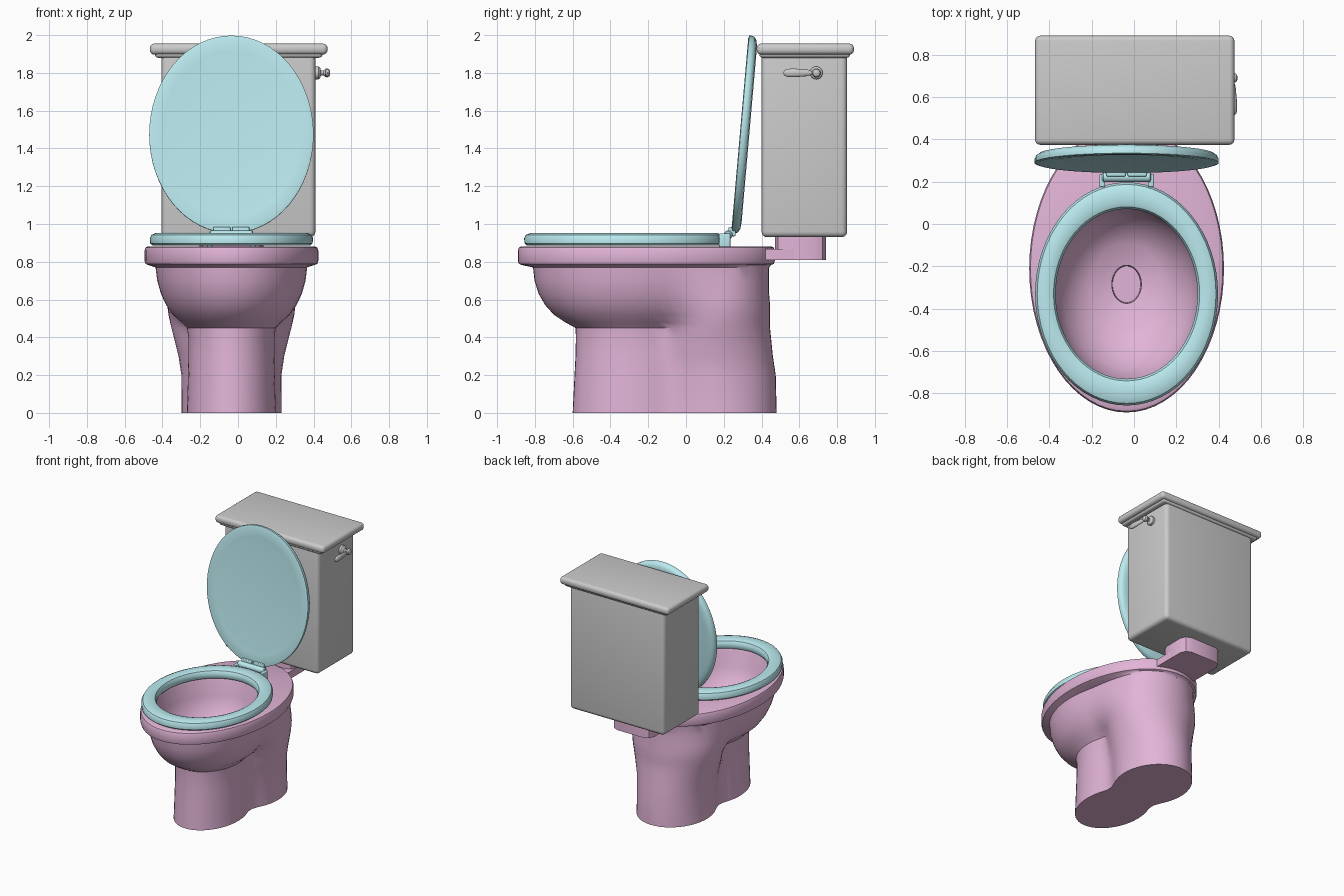
import bpy, bmesh, math
from mathutils import Matrix

CX = -0.035          # centre line of bowl, seat and cover
N = 64


def material(name, rgb):
    m = bpy.data.materials.new(name)
    m.diffuse_color = (*rgb, 1)
    return m


PINK = material("pink_ceramic", (0.76, 0.46, 0.68))
CYAN = material("cyan_plastic", (0.50, 0.83, 0.87))


def finish(bm, name, mat=None, angle=35):
    bmesh.ops.recalc_face_normals(bm, faces=bm.faces)
    me = bpy.data.meshes.new(name)
    bm.to_mesh(me)
    bm.free()
    ob = bpy.data.objects.new(name, me)
    bpy.context.collection.objects.link(ob)
    if mat:
        me.materials.append(mat)
    bpy.ops.object.select_all(action='DESELECT')
    ob.select_set(True)
    bpy.context.view_layer.objects.active = ob
    bpy.ops.object.shade_smooth_by_angle(angle=math.radians(angle))
    return ob


def ellipse(z, cy, rx, ry, n=N):
    return [(rx * math.sin(2 * math.pi * i / n), cy + ry * math.cos(2 * math.pi * i / n), z)
            for i in range(n)]


def peanut(z, front, rear, p=5):
    """Blend of a front and a rear ellipse, each (centre y, half width, half length)."""
    y0, y1 = front[0] - front[2], rear[0] + rear[2]
    pts = []
    for i in range(N):
        t = 2 * math.pi * i / N
        y = (y0 + y1) / 2 + (y1 - y0) / 2 * math.cos(t)
        w = sum((rx * math.sqrt(max(0, 1 - ((y - c) / ry) ** 2))) ** p
                for c, rx, ry in (front, rear)) ** (1 / p)
        pts.append((math.copysign(w, math.sin(t)), y, z))
    return pts


def loft(name, rings, mat=None, matrix=Matrix(), closed=False, angle=35):
    bm = bmesh.new()
    loops = [[bm.verts.new(matrix @ Matrix.Translation(p).translation) for p in r] for r in rings]
    n = len(rings[0])
    pairs = list(zip(loops, loops[1:])) + ([(loops[-1], loops[0])] if closed else [])
    for a, b in pairs:
        for i in range(n):
            j = (i + 1) % n
            bm.faces.new((a[i], a[j], b[j], b[i]))
    if not closed:
        bm.faces.new(loops[0])
        bm.faces.new(loops[-1])
    return finish(bm, name, mat, angle)


def box(name, x, y, z, bevel, mat=None, vertical_only=False, segments=4):
    bm = bmesh.new()
    bmesh.ops.create_cube(bm, size=1)
    for v in bm.verts:
        v.co = [(r[0] + r[1]) / 2 + c * (r[1] - r[0]) for c, r in zip(v.co, (x, y, z))]
    edges = [e for e in bm.edges if not vertical_only
             or abs(e.verts[0].co.z - e.verts[1].co.z) > 1e-4]
    bmesh.ops.bevel(bm, geom=edges, offset=bevel, segments=segments, profile=0.5, affect='EDGES')
    return finish(bm, name, mat)


def at(x, y, z):
    return Matrix.Translation((x, y, z))


# Pedestal, bowl, rim and inner basin as one continuous loft
rings = [peanut(z, f, r) for z, f, r in [
    (0.00, (-0.28, 0.235, 0.32), (0.17, 0.265, 0.31)),
    (0.20, (-0.28, 0.230, 0.31), (0.16, 0.265, 0.315)),
    (0.30, (-0.28, 0.228, 0.305), (0.15, 0.280, 0.31)),
    (0.40, (-0.28, 0.228, 0.303), (0.145, 0.305, 0.305)),
    (0.45, (-0.28, 0.235, 0.305), (0.145, 0.318, 0.30)),
    (0.48, (-0.28, 0.265, 0.36), (0.145, 0.325, 0.30)),
    (0.52, (-0.28, 0.310, 0.42), (0.145, 0.333, 0.30)),
    (0.57, (-0.28, 0.345, 0.465), (0.145, 0.338, 0.30)),
    (0.63, (-0.28, 0.373, 0.50), (0.145, 0.335, 0.295)),
    (0.70, (-0.28, 0.393, 0.522), (0.145, 0.325, 0.295)),
    (0.77, (-0.28, 0.402, 0.53), (0.145, 0.320, 0.295))]]
rings += [ellipse(z, cy, rx, ry) for z, cy, rx, ry in [
    (0.783, -0.21, 0.44, 0.66), (0.789, -0.21, 0.455, 0.675), (0.805, -0.21, 0.46, 0.68),
    (0.86, -0.21, 0.46, 0.68), (0.876, -0.21, 0.454, 0.674), (0.882, -0.21, 0.44, 0.66),
    (0.882, -0.325, 0.36, 0.425), (0.865, -0.325, 0.352, 0.417), (0.75, -0.32, 0.34, 0.40),
    (0.66, -0.315, 0.305, 0.36), (0.58, -0.305, 0.245, 0.29), (0.53, -0.295, 0.17, 0.205),
    (0.505, -0.285, 0.07, 0.09), (0.44, -0.285, 0.066, 0.086)]]
loft("bowl", rings, PINK, at(CX, 0, 0))

# Neck joining the bowl to the tank
box("neck_shelf", (CX - 0.17, CX + 0.17), (0.25, 0.60), (0.81, 0.868), 0.03, PINK, True)
box("neck_block", (CX - 0.17, CX + 0.17), (0.47, 0.74), (0.81, 0.94), 0.06, PINK, True, 2)

# Seat ring
loft("seat", [ellipse(z, -0.33, rx, ry) for z, rx, ry in [
    (0.885, 0.345, 0.41), (0.885, 0.415, 0.51), (0.897, 0.43, 0.525), (0.925, 0.432, 0.527),
    (0.943, 0.422, 0.517), (0.953, 0.40, 0.492), (0.953, 0.365, 0.432),
    (0.945, 0.345, 0.411), (0.928, 0.335, 0.401), (0.90, 0.335, 0.401)]],
    CYAN, at(CX, 0, 0), closed=True)

# Raised cover, leaning back five degrees
loft("cover", [ellipse(z, 0, 0.435 * s, 0.525 * s) for s, z in [
    (0.78, 0.006), (0.84, 0.003), (0.97, 0.0), (1.0, 0.004), (1.0, 0.022),
    (0.985, 0.036), (0.95, 0.046), (0.88, 0.05)]],
    CYAN, at(CX, 0.285, 1.475) @ Matrix.Rotation(math.radians(-95), 4, 'X'))

# Hinge barrel with its foot and leaf tabs
ALONG_X = Matrix.Rotation(math.radians(90), 4, 'Y')
loft("hinge_barrel", [ellipse(z, 0, r, r, 20) for r, z in [
    (0.018, -0.115), (0.024, -0.11), (0.024, 0.11), (0.018, 0.115)]],
    CYAN, at(CX, 0.222, 0.942) @ ALONG_X)
for side in (-1, 1):
    x = CX + side * 0.115
    box("hinge_foot", (x - 0.014, x + 0.014), (0.175, 0.235), (0.878, 0.95), 0.006, CYAN)
    x = CX + side * 0.05
    box("hinge_leaf", (x - 0.045, x + 0.045), (0.225, 0.262), (0.935, 0.985), 0.006, CYAN)

# Water tank and its two-step top
box("tank", (-0.405, 0.41), (0.40, 0.853), (0.93, 1.92), 0.03)
box("tank_top_step", (-0.44, 0.447), (0.388, 0.868), (1.88, 1.93), 0.018)
box("tank_top", (-0.467, 0.474), (0.374, 0.889), (1.897, 1.955), 0.024)

# Flush handle: wall plate with knob, then the lever
loft("handle_plate", [ellipse(z, 0, r, r, 24) for r, z in [
    (0.034, 0.0), (0.034, 0.022), (0.027, 0.03), (0.013, 0.034), (0.013, 0.048),
    (0.021, 0.056), (0.024, 0.066), (0.019, 0.078), (0.008, 0.083)]],
    None, at(0.405, 0.69, 1.80) @ ALONG_X)
loft("handle_lever", [ellipse(z, 0, r, r, 20) for r, z in [
    (0.010, 0.0), (0.011, 0.03), (0.017, 0.045), (0.023, 0.12), (0.021, 0.155),
    (0.013, 0.17), (0.004, 0.175)]],
    None, at(0.468, 0.69, 1.80) @ Matrix.Diagonal((0.6, 1, 1, 1))
    @ Matrix.Rotation(math.radians(4), 4, 'Z') @ Matrix.Rotation(math.radians(90), 4, 'X'))
